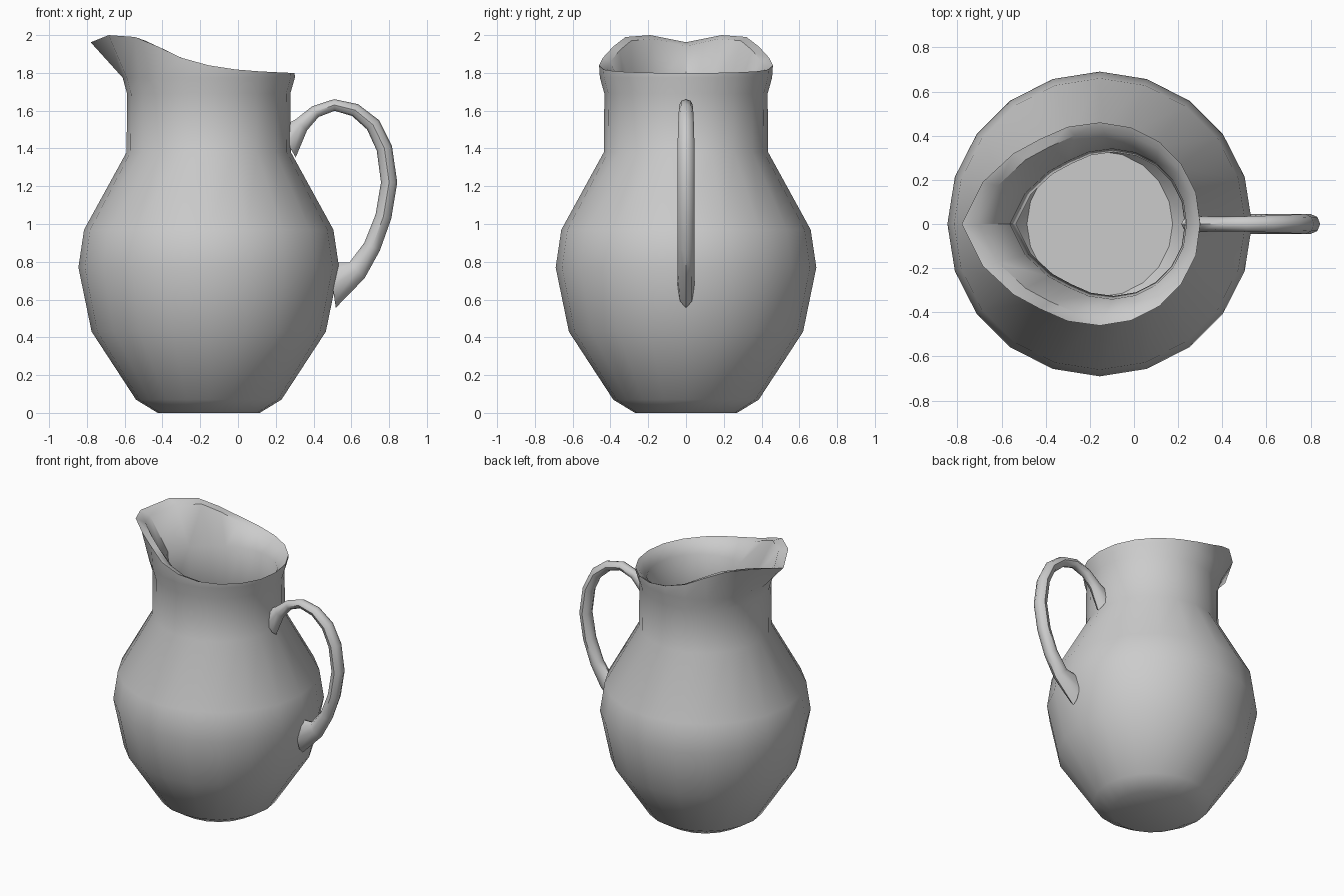
import bpy, bmesh, math
from mathutils import Vector

if "Cube" in bpy.data.objects:
    bpy.data.objects.remove(bpy.data.objects["Cube"])

N = 20        # sides of the jug
CX = -0.155   # jug axis


def circle(r, z):
    return [Vector((CX + r * math.cos(2 * math.pi * i / N),
                    r * math.sin(2 * math.pi * i / N), z)) for i in range(N)]


def shrink(loop, s, z=None, dz=0.0):
    return [Vector((0.06 + s * (p.x - 0.06), s * p.y, p.z + dz if z is None else z))
            for p in loop]


def loft(name, loops):
    bm = bmesh.new()
    rings = [[bm.verts.new(p) for p in lp] for lp in loops]
    for a, b in zip(rings, rings[1:]):
        n = len(a)
        for i in range(n):
            j = (i + 1) % n
            bm.faces.new((a[i], a[j], b[j], b[i]))
    bm.faces.new(rings[0][::-1])
    bm.faces.new(rings[-1])
    bmesh.ops.recalc_face_normals(bm, faces=bm.faces)
    me = bpy.data.meshes.new(name)
    bm.to_mesh(me)
    bm.free()
    ob = bpy.data.objects.new(name, me)
    bpy.context.collection.objects.link(ob)
    bpy.ops.object.select_all(action='DESELECT')
    ob.select_set(True)
    bpy.context.view_layer.objects.active = ob
    bpy.ops.object.shade_smooth_by_angle(angle=math.radians(45))
    return ob


# Rim with pouring spout: half outline from handle side to spout tip, mirrored
half = [(0.30, 0, 1.80), (0.28, 0.142, 1.80), (0.215, 0.27, 1.803),
        (0.115, 0.372, 1.808), (-0.013, 0.437, 1.818), (-0.155, 0.46, 1.84),
        (-0.30, 0.44, 1.88), (-0.425, 0.385, 1.94), (-0.545, 0.32, 1.99),
        (-0.685, 0.19, 2.0), (-0.78, 0, 1.962)]
rim = [Vector(p) for p in half] + [Vector((x, -y, z)) for x, y, z in half[-2:0:-1]]

# Jug body: outer wall, rim, then throat and inner wall
outer = [(0.27, 0), (0.385, 0.07), (0.62, 0.43), (0.69, 0.77), (0.66, 0.97),
         (0.435, 1.38), (0.432, 1.69), (0.456, 1.775)]
inner = [(0.60, 0.97), (0.63, 0.77), (0.56, 0.43), (0.33, 0.10)]
loops = [circle(r, z) for r, z in outer]
loops += [rim, shrink(rim, 0.91, dz=-0.02), shrink(rim, 0.74, z=1.72),
          shrink(rim, 0.708, z=1.38)]
loops += [circle(r, z) for r, z in inner]
loft("jug_body", loops)

# Handle: x, z, half thickness in plane, half width
path = [(0.26, 1.43, 0.09, 0.04), (0.335, 1.525, 0.042, 0.035), (0.41, 1.595, 0.033, 0.033),
        (0.51, 1.63, 0.031, 0.035), (0.62, 1.603, 0.035, 0.038), (0.715, 1.525, 0.04, 0.042),
        (0.775, 1.40, 0.042, 0.045), (0.80, 1.22, 0.043, 0.045), (0.77, 1.04, 0.043, 0.045),
        (0.71, 0.88, 0.046, 0.045), (0.63, 0.755, 0.058, 0.045), (0.50, 0.675, 0.12, 0.045)]
pts = [Vector((x, 0, z)) for x, z, _, _ in path]
sections = []
for i, (_, _, t, w) in enumerate(path):
    tan = (pts[min(i + 1, len(pts) - 1)] - pts[max(i - 1, 0)]).normalized()
    if i == 0:
        tan = Vector((0.85, 0, 0.5)).normalized()
    if i == len(path) - 1:
        tan = Vector((-1, 0, -0.15)).normalized()
    nrm = Vector((-tan.z, 0, tan.x))
    sections.append([pts[i] + nrm * t * math.cos(k * math.pi / 4)
                     + Vector((0, w * math.sin(k * math.pi / 4), 0)) for k in range(8)])
loft("handle", sections)
